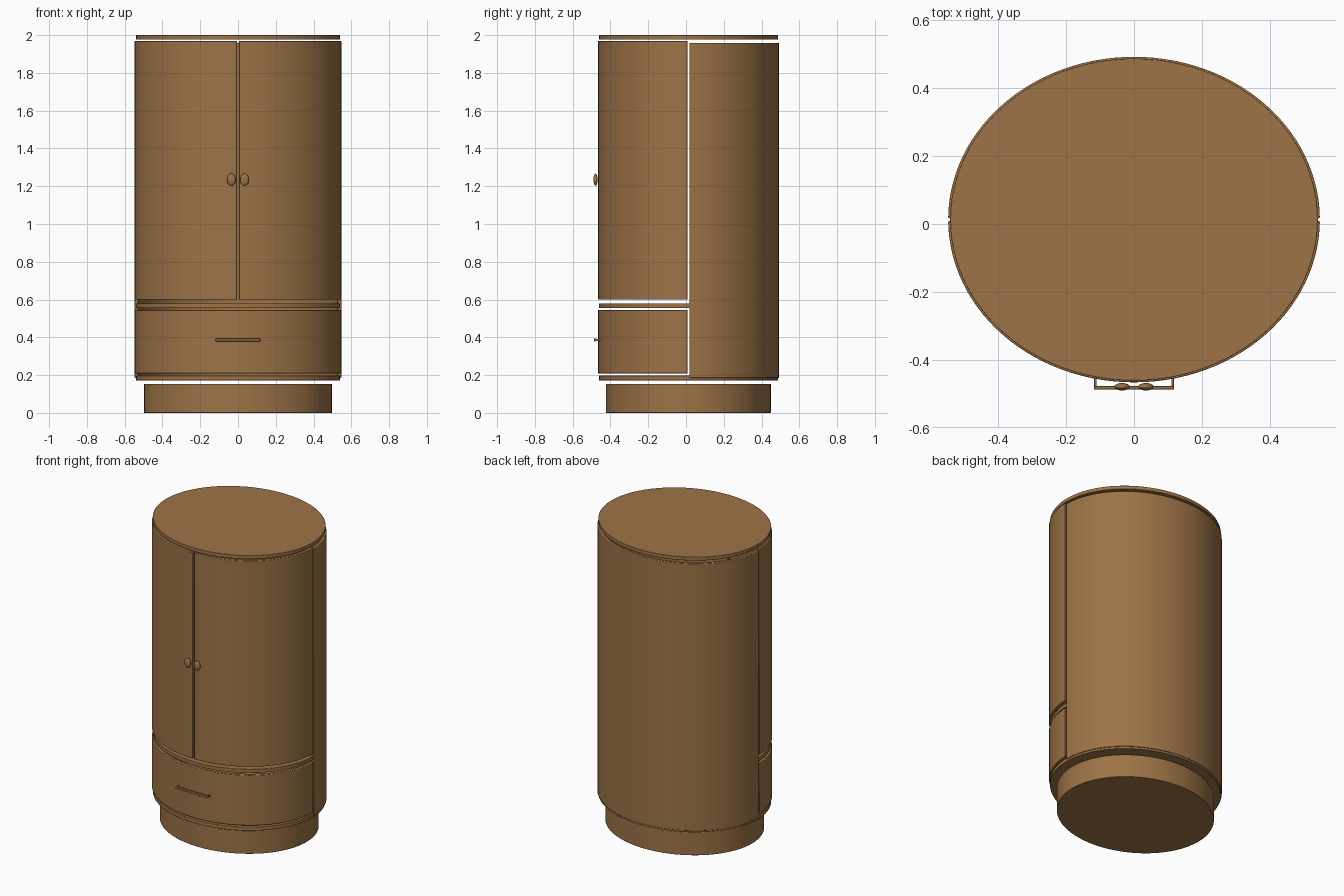
import bpy, bmesh, math
from mathutils import Matrix, Vector

if "Cube" in bpy.data.objects:
    bpy.data.objects.remove(bpy.data.objects["Cube"], do_unlink=True)

# Single warm wood colour
wood = bpy.data.materials.new("warm brown wood")
wood.use_nodes = True
colour = (0.335, 0.172, 0.061, 1)
wood.diffuse_color = colour
wood.node_tree.nodes["Principled BSDF"].inputs["Base Color"].default_value = colour

CY = 0.013             # centre of the oval plan
RX, RY = 0.547, 0.479  # outer radii of doors and back
THICK = 0.02


def finish(name, bm, bevel=0.0):
    bmesh.ops.recalc_face_normals(bm, faces=bm.faces)
    mesh = bpy.data.meshes.new(name)
    bm.to_mesh(mesh)
    bm.free()
    mesh.materials.append(wood)
    obj = bpy.data.objects.new(name, mesh)
    bpy.context.collection.objects.link(obj)
    if bevel:
        mod = obj.modifiers.new("soft edges", "BEVEL")
        mod.width = bevel
        mod.segments = 2
        mod.limit_method = "ANGLE"
    bpy.ops.object.select_all(action="DESELECT")
    obj.select_set(True)
    bpy.context.view_layer.objects.active = obj
    bpy.ops.object.shade_smooth_by_angle(angle=math.radians(35))
    return obj


def extrude_outline(name, points, z0, z1, bevel):
    """Raise a flat plan outline from z0 to z1."""
    bm = bmesh.new()
    face = bm.faces.new([bm.verts.new((x, y, z0)) for x, y in points])
    top = bmesh.ops.extrude_face_region(bm, geom=[face])["geom"]
    verts = [v for v in top if isinstance(v, bmesh.types.BMVert)]
    bmesh.ops.translate(bm, verts=verts, vec=(0, 0, z1 - z0))
    return finish(name, bm, bevel)


def arc(rx, ry, start, end, steps):
    for i in range(steps + 1):
        a = start + (end - start) * i / steps
        yield rx * math.cos(a), CY + ry * math.sin(a)


def oval_slab(name, rx, ry, z0, z1, bevel=0.002):
    points = list(arc(rx, ry, 0, math.tau, 96))[:-1]
    return extrude_outline(name, points, z0, z1, bevel)


def curved_panel(name, start, end, z0, z1, steps):
    """Wall following the oval, between two angles."""
    outer = list(arc(RX, RY, start, end, steps))
    inner = list(arc(RX - THICK, RY - THICK, end, start, steps))
    return extrude_outline(name, outer + inner, z0, z1, 0.003)


# Plinth and horizontal boards
oval_slab("plinth", 0.498, 0.436, 0, 0.154)
oval_slab("bottom_board", 0.541, 0.474, 0.172, 0.197)
oval_slab("middle_shelf", 0.541 - THICK * 0.05, 0.473, 0.555, 0.58)
oval_slab("top_board", 0.541, 0.474, 1.976, 2.0)

# Curved back, drawer front and doors, with thin gaps between them
gap = 0.01
half = math.pi / 2
curved_panel("back_shell", gap, math.pi - gap, 0.185, 1.959, 56)
curved_panel("drawer_front", math.pi + gap, math.tau - gap, 0.209, 0.545, 56)
curved_panel("right_door", math.pi + gap, 3 * half - gap, 0.599, 1.969, 28)
curved_panel("left_door", 3 * half + gap, math.tau - gap, 0.599, 1.969, 28)

# Oval door knobs
for side, x in (("right", -0.035), ("left", 0.035)):
    bm = bmesh.new()
    bmesh.ops.create_uvsphere(bm, u_segments=24, v_segments=16, radius=1)
    bmesh.ops.scale(bm, verts=bm.verts, vec=(0.023, 0.011, 0.032))
    bmesh.ops.translate(bm, verts=bm.verts, vec=(x, -0.479, 1.235))
    finish(side + "_knob", bm)

# Drawer pull: a bar on two short posts
pull = (
    ("drawer_pull_bar", (0, -0.482, 0.386), (0.236, 0.01, 0.014)),
    ("right_pull_post", (-0.114, -0.467, 0.386), (0.008, 0.032, 0.012)),
    ("left_pull_post", (0.114, -0.467, 0.386), (0.008, 0.032, 0.012)),
)
for name, centre, size in pull:
    bm = bmesh.new()
    place = Matrix.Translation(centre) @ Matrix.Diagonal(Vector(size)).to_4x4()
    bmesh.ops.create_cube(bm, size=1, matrix=place)
    finish(name, bm, 0.002)
